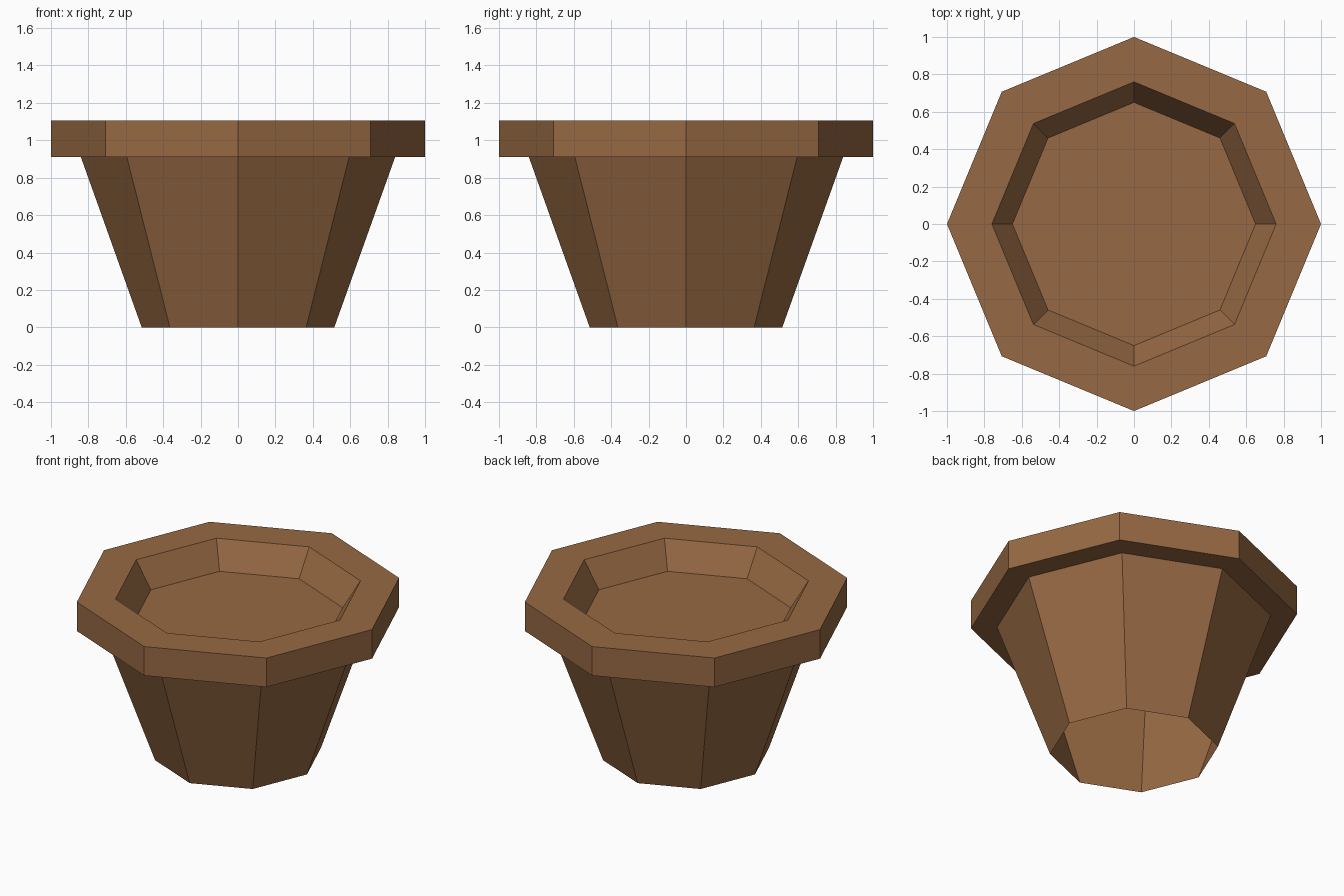
import bpy
import bmesh
import math

if "Cube" in bpy.data.objects:
    bpy.data.objects.remove(bpy.data.objects["Cube"])

SIDES = 8


def material(name, rgb):
    mat = bpy.data.materials.new(name)
    mat.diffuse_color = (*rgb, 1.0)
    mat.use_nodes = True
    mat.node_tree.nodes["Principled BSDF"].inputs["Base Color"].default_value = mat.diffuse_color
    return mat


def lathe(name, profile, mat, cap_end=False):
    """Sweep (radius, height) points round an octagon; optionally cap the last ring."""
    bm = bmesh.new()
    rings = []
    for r, z in profile:
        rings.append([bm.verts.new((r * math.cos(math.tau * i / SIDES),
                                    r * math.sin(math.tau * i / SIDES), z))
                      for i in range(SIDES)])
    for low, high in zip(rings, rings[1:]):
        for i in range(SIDES):
            j = (i + 1) % SIDES
            bm.faces.new((low[i], low[j], high[j], high[i]))
    if cap_end:
        bm.faces.new(rings[-1])
    mesh = bpy.data.meshes.new(name)
    bm.to_mesh(mesh)
    bm.free()
    mesh.materials.append(mat)
    obj = bpy.data.objects.new(name, mesh)
    bpy.context.collection.objects.link(obj)
    return obj


clay = material("brown_clay", (0.305, 0.141, 0.056))

# Tapered wall, open underneath
lathe("pot_wall", [(0.515, 0.0), (0.84, 0.91)], clay)

# Thick rim: underside, outer band, top and sloping inner lip
lathe("pot_rim", [(0.84, 0.91), (1.0, 0.91), (1.0, 1.106),
                  (0.76, 1.106), (0.65, 0.933)], clay)

# Flat soil surface inside the lip
lathe("soil", [(0.65, 0.933)], clay, cap_end=True)
